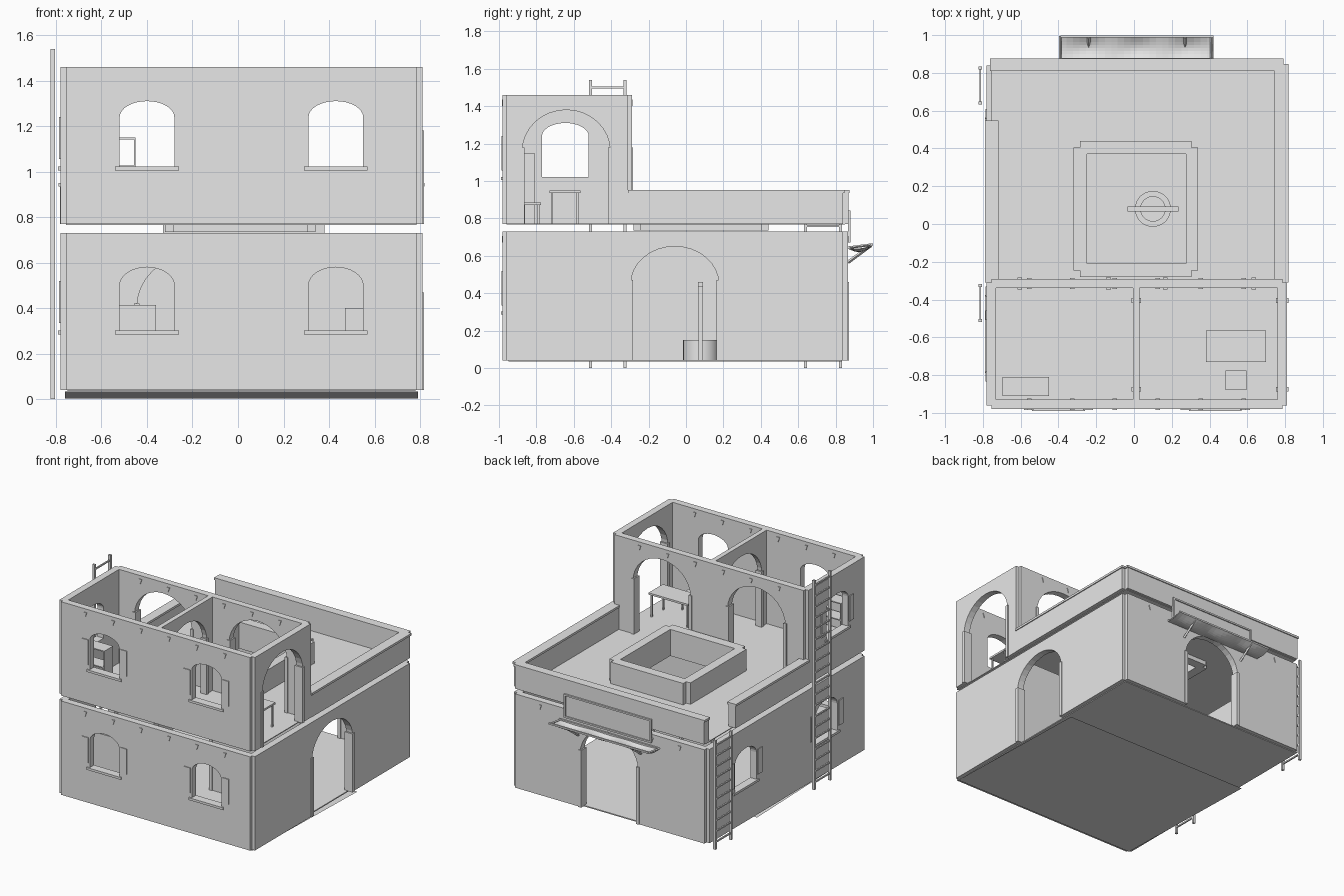
import bpy, bmesh, math
from mathutils import Vector

if "Cube" in bpy.data.objects:
    bpy.data.objects.remove(bpy.data.objects["Cube"], do_unlink=True)

grey = bpy.data.materials.new("plain_grey")
grey.use_nodes = True
grey.diffuse_color = (0.8, 0.8, 0.8, 1)
grey.node_tree.nodes["Principled BSDF"].inputs["Base Color"].default_value = (0.8, 0.8, 0.8, 1)


def finish(name, bm):
    mesh = bpy.data.meshes.new(name)
    bm.to_mesh(mesh)
    bm.free()
    mesh.materials.append(grey)
    ob = bpy.data.objects.new(name, mesh)
    bpy.context.collection.objects.link(ob)
    return ob


def box(name, x, y, z):
    """Box from (low, high) ranges."""
    bm = bmesh.new()
    bmesh.ops.create_cube(bm, size=1)
    for v in bm.verts:
        v.co = [r[0] + (c + 0.5) * (r[1] - r[0]) for c, r in zip(v.co, (x, y, z))]
    return finish(name, bm)


def span(axis, u, v, z):
    """Turn along/across ranges into x, y, z ranges."""
    return (u, v, z) if axis == "x" else (v, u, z)


def prism(name, axis, outline, across):
    """Extrude an (along, height) outline across the wall."""
    bm = bmesh.new()
    put = (lambda u, v, z: (u, v, z)) if axis == "x" else (lambda u, v, z: (v, u, z))
    face = bm.faces.new([bm.verts.new(put(u, across[0], z)) for u, z in outline])
    out = bmesh.ops.extrude_face_region(bm, geom=[face])["geom"]
    move = Vector(put(0, across[1] - across[0], 0))
    bmesh.ops.translate(bm, vec=move, verts=[g for g in out if isinstance(g, bmesh.types.BMVert)])
    bmesh.ops.recalc_face_normals(bm, faces=bm.faces)
    return finish(name, bm)


def beam(name, a, b, r):
    """Square bar between two points."""
    a, b = Vector(a), Vector(b)
    bm = bmesh.new()
    bmesh.ops.create_cone(bm, cap_ends=True, segments=4, radius1=r, radius2=r, depth=(b - a).length)
    ob = finish(name, bm)
    ob.rotation_mode = "QUATERNION"
    ob.rotation_quaternion = (b - a).to_track_quat("Z", "Y")
    ob.location = (a + b) / 2
    return ob


def wall(name, axis, u, v, z, openings=()):
    """Wall with arched openings: (centre, width, base, spring, top)."""
    ob = box(name, *span(axis, u, v, z))
    for c, w, base, spring, top in openings:
        door = base <= z[0]
        low = base - 0.03 if door else base
        arc = [(c + w / 2 * math.cos(t), spring + (top - spring) * math.sin(t))
               for t in (math.pi * i / 16 for i in range(17))]
        cutter = prism("cutter", axis, [(c - w / 2, low), (c + w / 2, low)] + arc,
                       (v[0] - 0.1, v[1] + 0.1))
        mod = ob.modifiers.new("arch", "BOOLEAN")
        mod.operation, mod.object, mod.solver = "DIFFERENCE", cutter, "EXACT"
        bpy.context.view_layer.objects.active = ob
        bpy.ops.object.modifier_apply(modifier=mod.name)
        bpy.data.objects.remove(cutter, do_unlink=True)
        if door:  # raised stone jambs
            for s in (-1, 1):
                e = c + s * w / 2
                box(name + "_jamb", *span(axis, (e - 0.012, e + 0.012), (v[0] - 0.007, v[1] + 0.007),
                                          (z[0], spring + 0.02)))
    return ob


def dress_window(axis, c, w, base, v):
    """Sill and a pair of shutters on the outside face."""
    face, out = v
    near, far = sorted((face, face + out * 0.006))
    for s in (-1, 1):
        m = c + s * (w / 2 + 0.037)
        box("shutter", *span(axis, (m - 0.026, m + 0.026), (near, far), (base + 0.045, base + 0.23)))
    near, far = sorted((face - out * 0.05, face + out * 0.01))
    box("window_sill", *span(axis, (c - w / 2 - 0.02, c + w / 2 + 0.02), (near, far), (base - 0.005, base + 0.012)))


FX, SY = (-0.755, 0.785), (-0.96, 0.84)
LEFT, RIGHT = (-0.78, -0.73), (0.76, 0.81)
FRONT, BACK = (-0.98, -0.93), (0.815, 0.865)
LOW, HIGH, PARAPET = (0.04, 0.73), (0.77, 1.46), (0.77, 0.95)
WINX = (-0.4, 0.43)

# Ground storey
front_low = [(c, 0.24, 0.29, 0.5, 0.58) for c in WINX]
left_low = [(-0.52, 0.25, 0.29, 0.5, 0.58), (0.42, 0.25, 0.29, 0.5, 0.58)]
wall("ground_front_wall", "x", FX, FRONT, LOW, front_low)
wall("ground_back_wall", "x", FX, BACK, LOW, [(0.02, 0.47, 0.04, 0.44, 0.65)])
wall("ground_inner_wall", "x", (-0.74, 0.77), (-0.35, -0.315), LOW, [(-0.21, 0.47, 0.04, 0.4, 0.63)])
wall("ground_west_wall", "y", SY, LEFT, LOW, left_low)
wall("ground_east_wall", "y", SY, RIGHT, LOW, [(-0.06, 0.47, 0.04, 0.45, 0.65)])
box("ground_floor", (-0.75, 0.78), (-0.95, 0.835), (0.035, 0.043))

# Sloping ground sheet
bm = bmesh.new()
bm.faces.new([bm.verts.new(p) for p in ((-0.76, -0.96, 0.033), (0.79, -0.96, 0.033),
                                        (0.79, 0.26, 0.002), (-0.76, 0.26, 0.002))])
finish("ground_sheet", bm)

# Upper storey
BLOCK_Y = (-0.96, -0.31)
front_high = [(c, 0.24, 1.01, 1.24, 1.31) for c in WINX]
wall("upper_front_wall", "x", FX, FRONT, HIGH, front_high)
wall("upper_back_wall", "x", FX, (-0.34, -0.29), HIGH,
     [(c, 0.47, 0.77, 1.16, 1.38) for c in (-0.37, 0.4)])
wall("upper_west_wall", "y", BLOCK_Y, LEFT, HIGH, [(-0.645, 0.25, 1.01, 1.24, 1.31)])
wall("upper_east_wall", "y", BLOCK_Y, RIGHT, HIGH, [(-0.64, 0.47, 0.77, 1.16, 1.38)])
wall("upper_partition", "y", (-0.94, -0.33), (-0.005, 0.03), HIGH, [(-0.64, 0.47, 0.77, 1.16, 1.38)])

# Window dressing and triangular vents
for c in WINX:
    for base in (0.29, 1.01):
        dress_window("x", c, 0.24, base, (-0.98, -1))
for c, base in ((-0.52, 0.29), (0.42, 0.29), (-0.645, 1.01)):
    dress_window("y", c, 0.25, base, (-0.78, -1))
for i in range(6):
    x = -0.555 + i * 0.227
    for z, v in ((1.4, FRONT), (0.67, FRONT), (1.4, (-0.34, -0.29)), (0.67, BACK)):
        prism("triangle_vent", "x", [(x, z), (x + 0.012, z + 0.035), (x - 0.012, z + 0.035)],
              (v[0] - 0.005, v[1] + 0.005))

# Roof terrace floor around the open light well
box("terrace_front", FX, (-0.96, -0.22), (0.766, 0.772))
box("terrace_back", FX, (0.38, 0.85), (0.766, 0.772))
box("terrace_west", (-0.755, -0.26), (-0.22, 0.38), (0.766, 0.772))
box("terrace_east", (0.285, 0.785), (-0.22, 0.38), (0.766, 0.772))

# Parapets with a slight lip
for name, x, y in (("parapet_back", FX, (0.81, 0.868)),
                   ("parapet_east", (0.75, 0.812), (-0.31, 0.84)),
                   ("parapet_west", (-0.782, -0.725), (-0.31, 0.54))):
    box(name, x, y, PARAPET)
    lip = 0.007
    box(name + "_cap", (x[0] - lip, x[1] + lip), (y[0], y[1] + lip), (0.935, 0.951))

# Light well rim
for y in ((-0.28, -0.21), (0.37, 0.44)):
    box("light_well_rim", (-0.285, 0.305), y, (0.735, 0.93))
for x in ((-0.32, -0.25), (0.275, 0.34)):
    box("light_well_rim", x, (-0.245, 0.405), (0.735, 0.93))

# Water well with crossbar
bm = bmesh.new()
rings = [[bm.verts.new((0.1 + r * math.cos(t), 0.08 + r * math.sin(t), z))
          for t in (math.tau * i / 32 for i in range(32))]
         for r, z in ((0.095, 0.04), (0.095, 0.15), (0.065, 0.15), (0.065, 0.04))]
for k in range(4):
    a, b = rings[k], rings[(k + 1) % 4]
    for i in range(32):
        j = (i + 1) % 32
        bm.faces.new((a[i], a[j], b[j], b[i]))
bmesh.ops.recalc_face_normals(bm, faces=bm.faces)
well = finish("water_well", bm)
bpy.ops.object.select_all(action="DESELECT")
well.select_set(True)
bpy.context.view_layer.objects.active = well
bpy.ops.object.shade_smooth_by_angle()
for x in (-0.015, 0.215):
    box("well_post", (x - 0.01, x + 0.01), (0.067, 0.088), (0.04, 0.45))
box("well_crossbar", (-0.035, 0.235), (0.065, 0.092), (0.435, 0.46))

# Ladders
for name, y0, y1, top, n in (("tall_ladder", -0.51, -0.325, 1.54, 19), ("short_ladder", 0.64, 0.825, 0.8, 10)):
    for y in (y0, y1):
        box(name + "_rail", (-0.823, -0.805), (y - 0.008, y + 0.008), (0, top))
    for i in range(n):
        z = 0.05 + i * (top - 0.09) / (n - 1)
        box(name + "_rung", (-0.819, -0.809), (y0, y1), (z - 0.005, z + 0.005))

# Sagging awning on braces, with a framed board above it
bm = bmesh.new()
bmesh.ops.create_grid(bm, x_segments=24, y_segments=8, size=0.5)
for v in bm.verts:
    sag = 0.025 * math.cos(math.pi * v.co.y) * (0.7 + 0.3 * math.cos(6 * math.pi * v.co.x))
    v.co = (0.015 + v.co.x * 0.81, 0.932 + v.co.y * 0.13, 0.65 + v.co.y * 0.016 - sag)
cloth = finish("awning_cloth", bm)
cloth.modifiers.new("thickness", "SOLIDIFY").thickness = 0.004
for y, z in ((0.872, 0.643), (0.993, 0.66)):
    box("awning_rail", (-0.39, 0.42), (y - 0.006, y + 0.006), (z - 0.006, z + 0.006))
for x in (-0.39, 0.41):
    beam("awning_side", (x, 0.866, 0.643), (x, 0.995, 0.66), 0.007)
for x in (-0.24, 0.27):
    beam("awning_brace", (x, 0.866, 0.565), (x, 0.988, 0.655), 0.009)
box("sign_board", (-0.33, 0.38), (0.866, 0.872), (0.67, 0.84))
for z in (0.67, 0.83):
    box("sign_frame", (-0.33, 0.38), (0.866, 0.88), (z, z + 0.012))
for x in (-0.33, 0.368):
    box("sign_frame", (x, x + 0.012), (0.866, 0.88), (0.67, 0.842))


def table(name, x, y, base, top, leg):
    box(name + "_top", x, y, (top - 0.014, top))
    for a in (x[0] + leg, x[1] - leg * 2):
        for b in (y[0] + leg, y[1] - leg * 2):
            box(name + "_leg", (a, a + leg), (b, b + leg), (base, top - 0.014))


# Furniture
table("table", (0.38, 0.7), (-0.73, -0.565), 0.772, 0.95, 0.01)
table("stool", (0.485, 0.595), (-0.88, -0.775), 0.772, 0.885, 0.009)
for x in (-0.695, -0.458):
    box("shelf_side", (x, x + 0.008), (-0.91, -0.81), (0.772, 1.15))
for z in (0.79, 0.9, 1.02, 1.142):
    box("shelf_board", (-0.695, -0.45), (-0.91, -0.81), (z, z + 0.008))
box("large_chest", (-0.68, -0.36), (-0.7, -0.5), (0.04, 0.415))
box("small_chest", (0.47, 0.7), (-0.82, -0.62), (0.04, 0.4))
